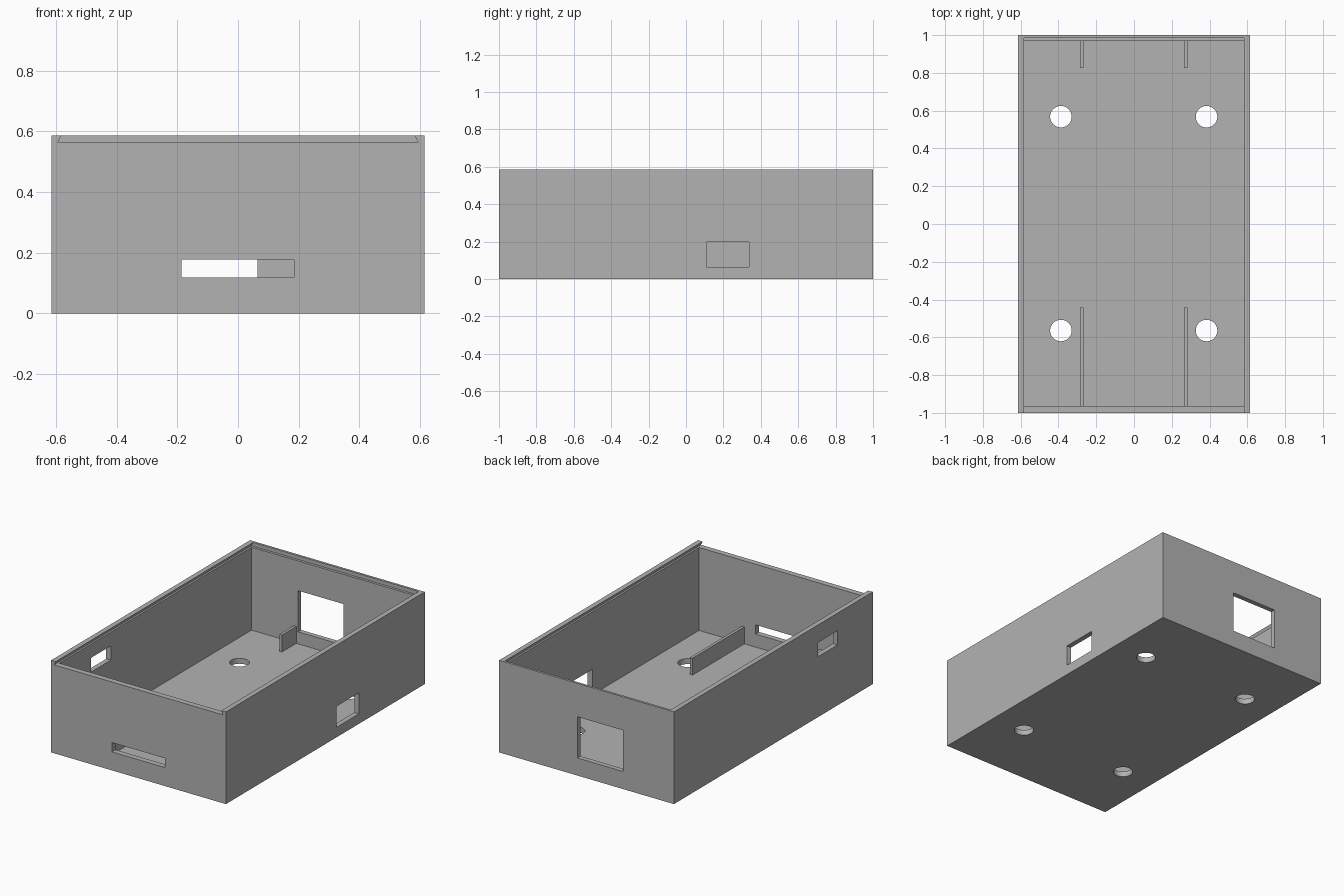
import bpy
import bmesh
from mathutils import Matrix, Vector

if "Cube" in bpy.data.objects:
    bpy.data.objects.remove(bpy.data.objects["Cube"], do_unlink=True)

HALF_X, HALF_Y, HEIGHT = 0.615, 1.0, 0.587
INNER_X, FRONT_Y, BACK_Y = 0.583, -0.964, 0.969
FLOOR, LEDGE = 0.035, 0.563

grey = bpy.data.materials.new("plain grey")
grey.use_nodes = True
grey.diffuse_color = (0.45, 0.45, 0.45, 1)
grey.node_tree.nodes["Principled BSDF"].inputs["Base Color"].default_value = grey.diffuse_color


def add_object(name, bm):
    bmesh.ops.recalc_face_normals(bm, faces=bm.faces)
    mesh = bpy.data.meshes.new(name)
    bm.to_mesh(mesh)
    bm.free()
    mesh.materials.append(grey)
    obj = bpy.data.objects.new(name, mesh)
    bpy.context.collection.objects.link(obj)
    return obj


def box(name, x, y, z):
    """Box spanning the given (low, high) range on each axis."""
    low, high = Vector((x[0], y[0], z[0])), Vector((x[1], y[1], z[1]))
    bm = bmesh.new()
    place = Matrix.Translation((low + high) / 2) @ Matrix.Diagonal((*(high - low), 1))
    bmesh.ops.create_cube(bm, size=1, matrix=place)
    return add_object(name, bm)


def cylinder(name, x, y, radius):
    bm = bmesh.new()
    bmesh.ops.create_cone(bm, cap_ends=True, segments=48, radius1=radius, radius2=radius,
                          depth=0.2, matrix=Matrix.Translation((x, y, 0)))
    return add_object(name, bm)


def prism_y(name, profile, y0, y1):
    """Extrude an (x, z) outline along y."""
    bm = bmesh.new()
    face = bm.faces.new([bm.verts.new((x, y0, z)) for x, z in profile])
    grown = bmesh.ops.extrude_face_region(bm, geom=[face])["geom"]
    verts = [v for v in grown if isinstance(v, bmesh.types.BMVert)]
    bmesh.ops.translate(bm, verts=verts, vec=(0, y1 - y0, 0))
    return add_object(name, bm)


def cut(target, cutter):
    cutter.hide_render = True
    mod = target.modifiers.new("cut", "BOOLEAN")
    mod.operation = "DIFFERENCE"
    mod.solver = "EXACT"
    mod.object = cutter
    bpy.context.view_layer.objects.active = target
    bpy.ops.object.modifier_apply(modifier=mod.name)
    bpy.data.objects.remove(cutter, do_unlink=True)


# Open box with a floor
case = box("case", (-HALF_X, HALF_X), (-HALF_Y, HALF_Y), (0, HEIGHT))
cut(case, box("cavity", (-INNER_X, INNER_X), (FRONT_Y, BACK_Y), (FLOOR, 0.7)))

# Dovetail channel for a sliding lid, open at the front
TOP = HEIGHT + 0.002
channel = [(-0.595, LEDGE), (0.595, LEDGE), (0.582, TOP), (-0.582, TOP)]
cut(case, prism_y("lid_channel", channel, -1.1, 0.985))

# Openings in the four walls
cut(case, box("front_slot", (-0.187, 0.185), (-1.1, -0.9), (0.118, 0.177)))
cut(case, box("back_window", (-0.255, 0.065), (0.9, 1.1), (0.112, 0.374)))
cut(case, box("left_port", (0.5, 0.7), (0.11, 0.337), (0.064, 0.197)))
cut(case, box("right_port", (-0.7, -0.5), (-0.645, -0.447), (0.385, 0.475)))

# Screw holes in the floor
for x in (-0.387, 0.384):
    for y in (-0.564, 0.568):
        cut(case, cylinder("screw_hole", x, y, 0.057))

# Ribs on the floor, long at the front and short at the back
for side, x in (("right", -0.277), ("left", 0.273)):
    span = (x - 0.009, x + 0.009)
    box("front_rib_" + side, span, (FRONT_Y - 0.01, -0.441), (FLOOR - 0.01, 0.143))
    box("back_rib_" + side, span, (0.825, BACK_Y + 0.01), (FLOOR - 0.01, 0.143))
